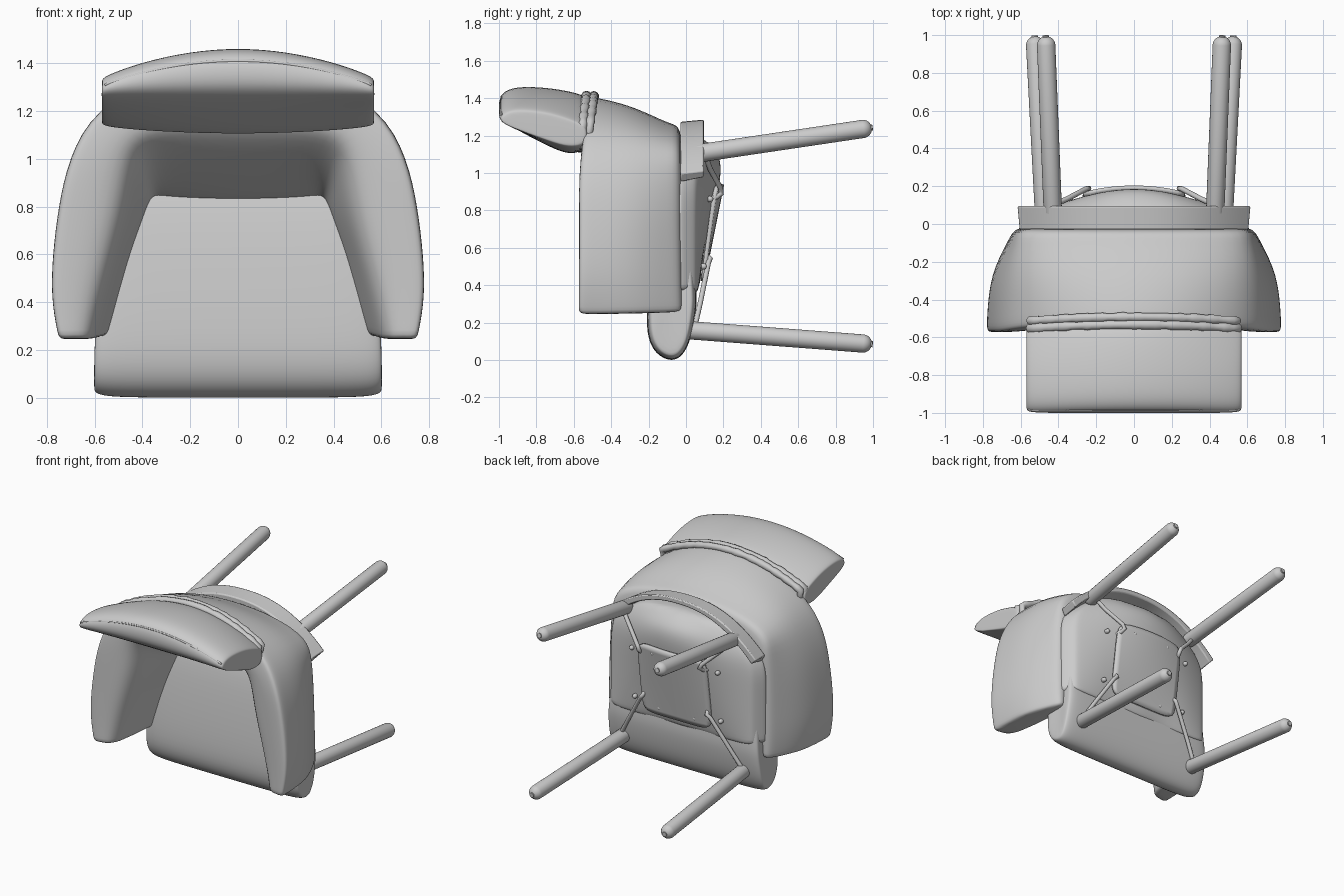
import bpy, bmesh, math, random
from mathutils import Vector

if "Cube" in bpy.data.objects:
    bpy.data.objects.remove(bpy.data.objects["Cube"])

random.seed(3)


def finish(name, bm, subsurf=0, angle=180):
    bmesh.ops.recalc_face_normals(bm, faces=bm.faces)
    me = bpy.data.meshes.new(name)
    bm.to_mesh(me)
    bm.free()
    ob = bpy.data.objects.new(name, me)
    bpy.context.collection.objects.link(ob)
    if subsurf:
        ob.modifiers.new("smooth", 'SUBSURF').levels = subsurf
        ob.modifiers["smooth"].render_levels = subsurf
    bpy.ops.object.select_all(action='DESELECT')
    ob.select_set(True)
    bpy.context.view_layer.objects.active = ob
    bpy.ops.object.shade_smooth_by_angle(angle=math.radians(angle))
    return ob


def loft(name, sections, subsurf=0, angle=180):
    bm = bmesh.new()
    rings = [[bm.verts.new(p) for p in s] for s in sections]
    n = len(rings[0])
    for a, b in zip(rings, rings[1:]):
        for i in range(n):
            j = (i + 1) % n
            bm.faces.new((a[i], a[j], b[j], b[i]))
    bm.faces.new(rings[0])
    bm.faces.new(rings[-1])
    return finish(name, bm, subsurf, angle)


def tube(name, pts, r, cyclic=False, jitter=0):
    cu = bpy.data.curves.new(name, 'CURVE')
    cu.dimensions = '3D'
    cu.bevel_depth = r
    cu.bevel_resolution = 3
    cu.use_fill_caps = True
    sp = cu.splines.new('POLY')
    sp.points.add(len(pts) - 1)
    for q, p in zip(sp.points, pts):
        q.co = (*p, 1)
        q.radius = 1 + random.uniform(-jitter, jitter)
    sp.use_cyclic_u = cyclic
    sp.use_smooth = True
    ob = bpy.data.objects.new(name, cu)
    bpy.context.collection.objects.link(ob)
    return ob


def capsule(name, a, b, r):
    a, b = Vector(a), Vector(b)
    bm = bmesh.new()
    bmesh.ops.create_uvsphere(bm, u_segments=24, v_segments=13, radius=r)
    rot = (b - a).to_track_quat('Z', 'Y')
    for v in bm.verts:
        if v.co.z > 0:
            v.co.z += (b - a).length
        v.co = a + rot @ v.co
    return finish(name, bm)


# wrap-around shell: outer front, outer back, inner back, inner front (x, z) per station
stations = [
    (.745, .24, .63, .25, .54, .26, .61, .24),
    (.755, .26, .64, .27, .53, .28, .605, .26),
    (.785, .42, .645, .42, .485, .45, .57, .42),
    (.778, .60, .64, .60, .44, .62, .52, .60),
    (.753, .80, .635, .80, .385, .77, .47, .80),
    (.71, 1.0, .625, 1.0, .36, .85, .445, .98),
    (.60, 1.21, .60, 1.15, .30, .835, .40, 1.08),
    (.32, 1.37, .33, 1.24, .18, .825, .25, 1.095),
    (0, 1.425, 0, 1.265, 0, .82, 0, 1.10),
]


def shell_section(s, sign):
    ax, az, bx, bz, cx, cz, dx, dz = s
    front = -.565 + max(0, az - 1.0) * .12
    bulge = .05 if az < .9 else .035 if az < 1.1 else .012

    def mix(t, p, q):
        return p + (q - p) * t
    pts = [(ax, front, az), (mix(.06, ax, bx) + .005, front + .08, mix(.08, az, bz)),
           (mix(.5, ax, bx) + bulge, -.27, mix(.5, az, bz) + (.02 if az > 1.1 else 0)),
           (bx + bulge * .4, -.08, bz), (bx - .01, -.025, bz),
           (mix(.5, bx, cx), -.02, mix(.5, bz, cz)), (cx, -.08, cz), (cx, -.13, cz),
           (mix(.5, cx, dx), -.34, mix(.5, cz, dz)),
           (mix(.95, cx, dx), -.50, mix(.95, cz, dz)),
           (mix(.25, dx, ax), -.565, mix(.25, dz, az)),
           (mix(.9, dx, ax), front - .01, mix(.9, dz, az))]
    return [(sign * x, y, z) for x, y, z in pts]


loft("arms_and_back", [shell_section(s, 1) for s in stations]
     + [shell_section(s, -1) for s in stations[-2::-1]], 2)

# seat cushion, swept across x
profile = [(-.09, -.005), (-.16, .03), (-.205, .11), (-.215, .25), (-.18, .6), (-.12, .95),
           (0, 1.0), (.03, .7), (.055, .38), (.06, .3), (.035, .14), (0, .05), (-.04, .005)]
seat = []
for x, k in [(-.605, .75), (-.60, .85), (-.56, .97), (-.4, 1), (0, 1),
             (.4, 1), (.56, .97), (.60, .85), (.605, .75)]:
    seat.append([(x * (1 - .12 * max(0, z - .2)), -.08 + (y + .08) * k,
                  .3 + (z - .3) * (1 - (1 - k) * .5)) for y, z in profile])
loft("seat", seat, 2)


def arch(x):
    return 1.285 - .275 * (abs(x) / .62) ** 2.3


# curved underside between the arms, narrowing to stay below the back ledge
base = []
for z, yc in [(.36, .06), (.38, .075), (.55, .11), (.75, .15), (.95, .19), (1.06, .195), (1.13, .165), (1.2, .08)]:
    limit = .62 * (max(.01, 1.24 - z) / .275) ** (1 / 2.3)
    k = min(1, limit / .625)
    half = [(.625, -.06), (.615, -.03), (.565, .045), (.54, .06), (.38, .055 + .35 * yc), (.2, yc - .02)]
    ring = [(x * k, min(y, yc), z) for x, y in half] + [(0, yc, z)]
    base.append(ring + [(-x, y, z) for x, y, z in reversed(ring[:-1])])
loft("underside_panel", base, 2)


def under_y(x, z):
    yc = .075 + (z - .38) * .2
    return yc - (yc - (.055 + .35 * yc)) * (x / .38) ** 2


# mounting plate on the underside
bm = bmesh.new()
bmesh.ops.create_grid(bm, x_segments=16, y_segments=16, size=1)
for v in bm.verts:
    u, w = v.co.x, v.co.y
    f = 1 - .08 * (abs(u) * abs(w)) ** 6
    x, z = u * f * .27, .68 + w * f * .26
    v.co = (x, under_y(x, z) + .006, z)
plate = finish("mounting_plate", bm)
plate.modifiers.new("thickness", 'SOLIDIFY').thickness = .022
plate.modifiers["thickness"].offset = 0

# screw heads
for s, side in ((-1, "left"), (1, "right")):
    for i, (x, z) in enumerate([(.34, .5), (.34, .86), (.14, .47), (.14, .89)]):
        y = under_y(x, z) + .004
        capsule(f"screw_head_{i}_{side}", (s * x, y - .01, z), (s * x, y, z), .016)

# arched back ledge
xs = [.62 * i / 14 for i in range(-14, 15)]
ledge = []
for x in xs:
    z = arch(x)
    xi = x * .94
    ledge.append([(x * .98, -.03, z - .012), (x, .095, z), (xi, .095, z - .035), (xi, -.03, z - .06)])
ob = loft("back_ledge", ledge, 0, 40)
bv = ob.modifiers.new("soft edges", 'BEVEL')
bv.width = .008
bv.segments = 2

# head cushion, swept across x
head = []
for x, k in [(-.57, .8), (-.568, .9), (-.54, .98), (-.4, 1), (-.2, 1), (0, 1),
             (.2, 1), (.4, 1), (.54, .98), (.568, .9), (.57, .8)]:
    u = (x / .57) ** 2
    sec = [(-1.0, 1.41 - .10 * u), (-.96, 1.45 - .112 * u), (-.88, 1.468 - .12 * u),
           (-.72, 1.46 - .13 * u), (-.56, 1.43 - .16 * u), (-.52, 1.40 - .16 * u),
           (-.52, 1.15), (-.58, 1.10 + .03 * u), (-.66, 1.105 + .03 * u),
           (-.80, 1.175 + .015 * u), (-.95, 1.255 - .01 * u), (-1.005, 1.31 - .03 * u)]
    zc = 1.28 - .04 * u
    head.append([(x, -.75 + (y + .75) * (.5 + k / 2), zc + (z - zc) * k) for y, z in sec])
loft("head_cushion", head, 2)
tube("head_cushion_piping", [(x * .9, -.985, 1.41 - .105 * (x * .9 / .57) ** 2) for x in xs], .006)

# gathered fabric bands where the head cushion joins the back
for n, y in enumerate((-.55, -.51)):
    top = [(.548 * i / 20, 1.412 - .15 * (i / 20) ** 2) for i in range(-20, 21)]
    low = [(.53 * i / 20, 1.135 + .03 * (i / 20) ** 2) for i in range(20, -21, -1)]
    loop = [(x, y + .02 * (z - 1.28) / .15, z) for x, z in top + low]
    tube(f"gathered_band_{n}", loop, .024, True, .16)

# legs, feet and bent support rods
for s, side in ((-1, "left"), (1, "right")):
    for end, a, b in (("back", (.43, .07, 1.105), (.465, .945, 1.235)),
                      ("front", (.475, .03, .158), (.523, .945, .088))):
        a = (s * a[0], a[1], a[2])
        b = (s * b[0], b[1], b[2])
        capsule(f"{end}_leg_{side}", a, b, .049)
        d = (Vector(b) - Vector(a)).normalized()
        tube(f"{end}_foot_{side}", [Vector(b) + d * .03, Vector(b) + d * .053], .017)
    rods = {"back": [(.43, .10, 1.10), (.36, .13, 1.02), (.255, .185, .92), (.24, .19, .89), (.25, .16, .87), (.27, .10, .86)],
            "front": [(.475, .05, .19), (.41, .075, .30), (.275, .12, .52), (.255, .13, .54), (.25, .11, .56), (.25, .07, .58)]}
    for end, pts in rods.items():
        tube(f"{end}_support_rod_{side}", [(s * x, y, z) for x, y, z in pts], .014)
